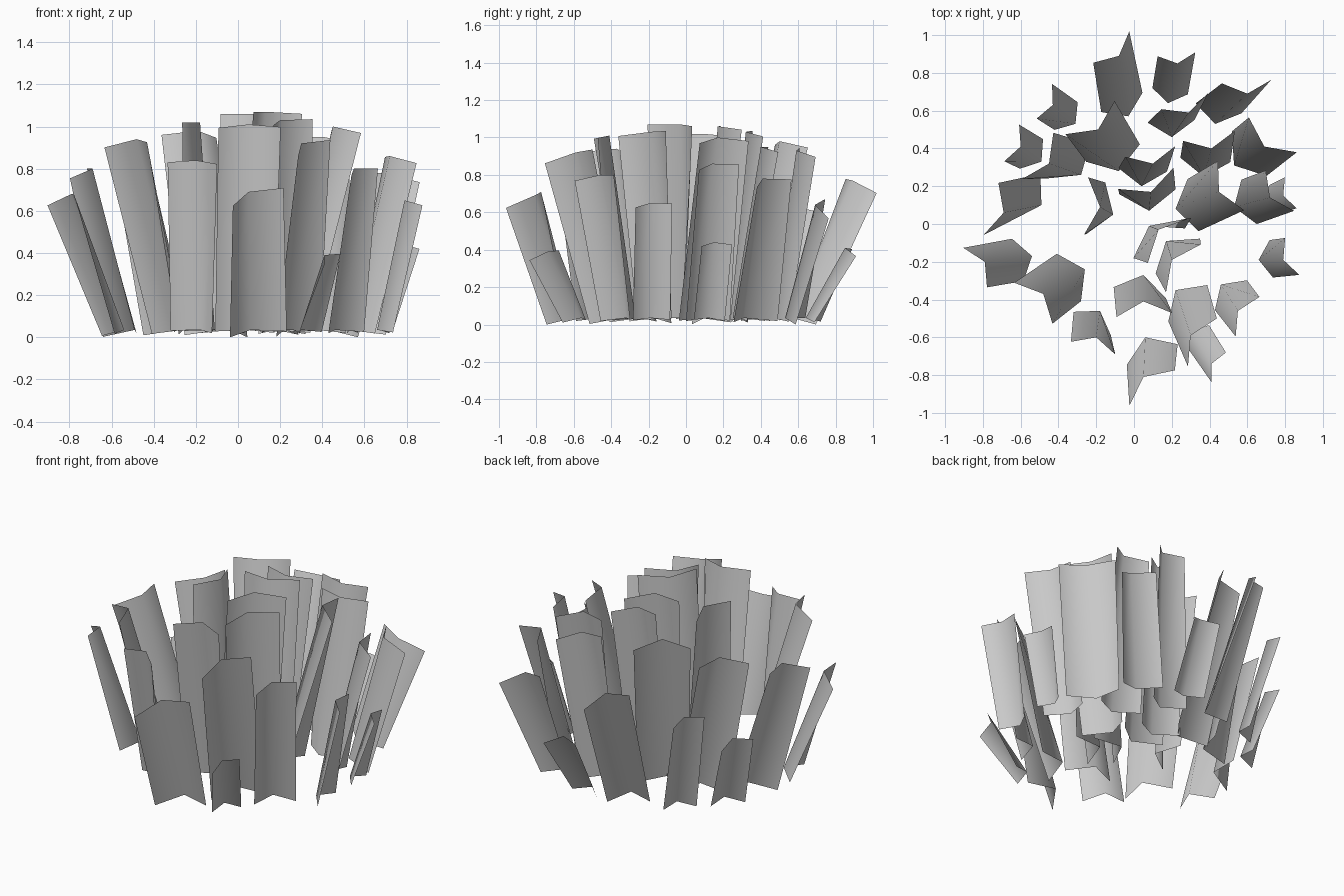
import bpy
from math import sin, cos, radians, hypot

# Each blade: fold foot x, y, lean x, y, opening direction (deg), arm width, fold top height
BACK = [
    (-.03, .57, -.05, .32, 115, .145, .77), (.18, .64, .05, .21, 80, .115, .41),
    (-.31, .53, -.12, .10, 140, .115, .62), (.43, .53, .17, .16, 78, .15, .64),
    (.53, .31, .16, .10, 38, .18, .78), (.37, .25, .04, .15, 85, .16, .95),
    (.20, .46, .09, .13, 93, .15, .93), (-.49, .10, -.20, -.04, 148, .165, .80),
    (-.49, .33, -.11, .08, 142, .12, .45), (-.28, .26, -.17, .06, 130, .17, .87),
    (-.08, .28, -.11, .22, 108, .18, .98), (.04, .20, .06, .12, 86, .155, 1.03),
    (.08, .07, .01, .10, 95, .18, 1.06), (-.11, .05, -.07, .04, 160, .175, 1.02),
]
FRONT = [
    (.22, .08, .23, .09, 12, .17, 1.0), (.53, .09, .19, .05, 19, .15, .86),
    (.67, .12, .12, .03, 5, .10, .44), (.06, -.60, -.01, -.21, 292, .175, .69),
    (.66, -.19, .13, 0, 5, .12, .65), (.46, -.32, .09, -.14, 313, .14, .80),
    (.22, -.35, .08, -.24, 313, .17, .92), (.30, -.56, .11, -.18, 318, .10, .39),
    (.05, -.27, 0, -.14, 258, .17, 1.01), (-.18, -.46, -.02, -.14, 238, .14, .84),
    (-.26, -.24, -.22, -.13, 207, .17, .94), (-.54, -.17, -.25, -.03, 195, .14, .68),
    (.08, -.01, .05, -.02, 300, .19, 1.07), (.17, -.09, .03, -.10, 308, .18, 1.03),
]


def v_row(cx, cy, cz, yaw, half_angle, arm, slope, rx, ry):
    """Three points of a V section, tilted square to the leaning blade."""
    row = []
    for side in (-1, 0, 1):
        a = radians(yaw + side * half_angle)
        dx, dy = abs(side) * arm * cos(a), abs(side) * arm * sin(a)
        z = cz - slope * (dx * rx + dy * ry)
        row.append((cx + dx, cy + dy, max(z, 0)))
    return row


def blade(index, x, y, lean_x, lean_y, yaw, arm, top):
    """A folded strip leaning outward, slightly twisted toward its top."""
    lean = hypot(lean_x, lean_y)
    rx, ry = lean_x / lean, lean_y / lean
    slope = min(.4, lean / top)
    low = v_row(x, y, .035, yaw, 56, arm, slope * .8, rx, ry)
    high = v_row(x + lean_x, y + lean_y, top, yaw + 16, 64,
                 arm * .97, slope * 1.4, rx, ry)
    mesh = bpy.data.meshes.new("blade")
    mesh.from_pydata(low + high, [], [(0, 1, 4, 3), (1, 2, 5, 4)])
    mesh.shade_smooth()
    obj = bpy.data.objects.new(f"blade_{index:02d}", mesh)
    bpy.context.collection.objects.link(obj)


# Whole clump
for i, params in enumerate(BACK + FRONT, 1):
    blade(i, *params)
